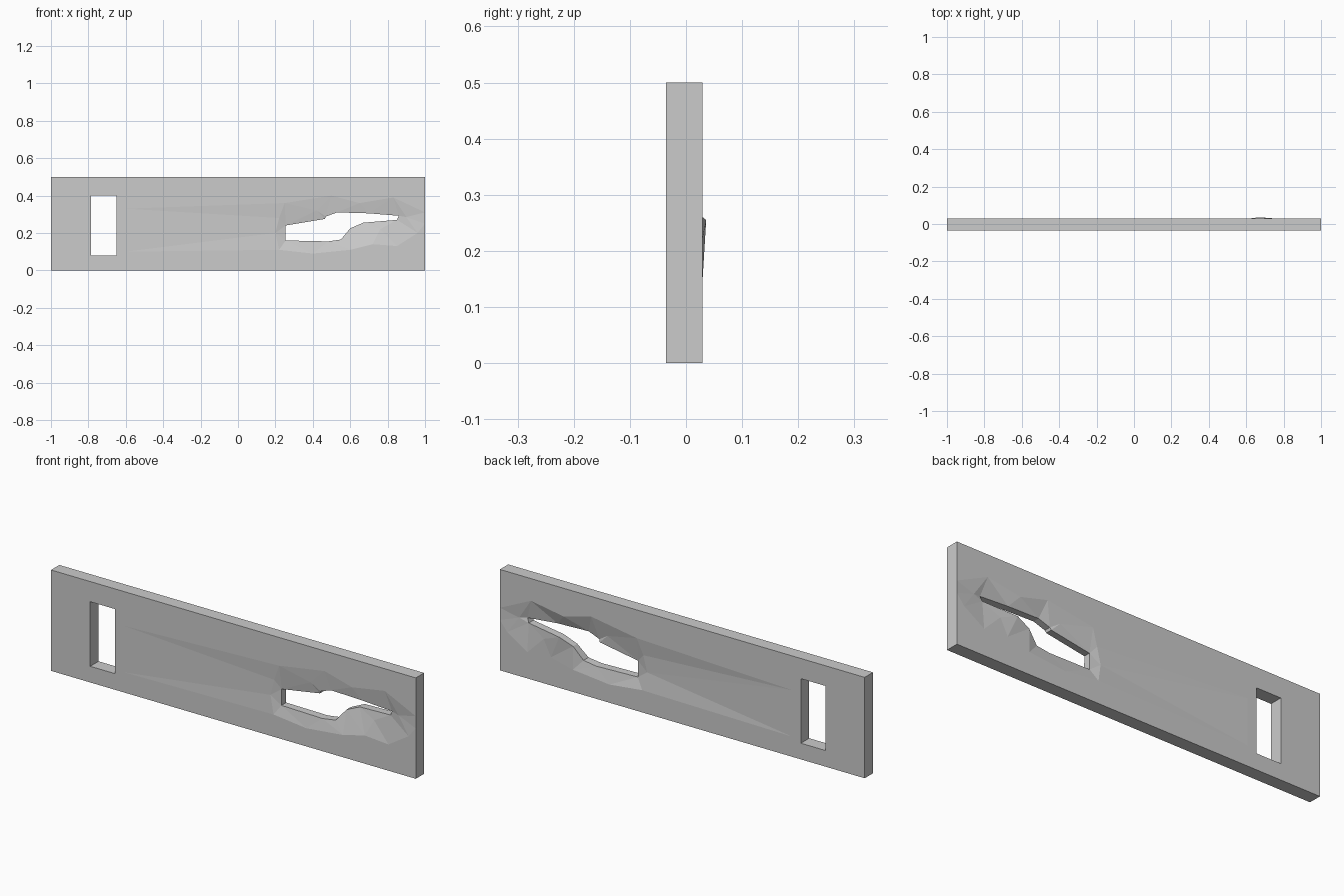
import bpy, bmesh
from mathutils import Vector
from mathutils.geometry import delaunay_2d_cdt

if "Cube" in bpy.data.objects:
    bpy.data.objects.remove(bpy.data.objects["Cube"])

FRONT, BACK = -0.036, 0.029

# Each point: x, z, front recess, back recess
outer = [(-1, 0, 0, 0), (1, 0, 0, 0), (1, .25, 0, 0), (1, .31, 0, 0), (1, .5, 0, 0), (-1, .5, 0, 0)]
window = [(-.785, .08, 0, 0), (-.65, .08, 0, 0), (-.65, .4, 0, 0), (-.785, .4, 0, 0)]
tear = [(.255, .24, .014, .018), (.255, .16, .012, .016), (.48, .155, .012, .012),
        (.55, .165, .014, .012), (.6, .225, .03, .002), (.67, .255, .034, -.007),
        (.85, .27, .016, .012), (.86, .292, .014, .016), (.7, .305, .008, .022),
        (.53, .31, .008, .024), (.47, .288, .01, .022), (.465, .275, .014, .018)]
# Undamaged rim around the dent, and creases inside it
rim = [(-.6, .33, 0, 0), (-.62, .26, 0, 0), (-.62, .18, 0, 0), (-.6, .1, 0, 0),
       (.22, .11, 0, 0), (.4, .09, 0, 0), (.6, .11, 0, 0), (.72, .14, 0, 0), (.85, .13, 0, 0),
       (.96, .2, 0, 0), (.83, .39, 0, 0), (.65, .36, 0, 0), (.5, .4, 0, 0), (.25, .36, 0, 0)]
crease = [(.2, .2, .005, .01), (.22, .28, .005, .009), (.42, .32, .006, .014),
          (.76, .22, .016, 0), (.9, .285, .008, .008)]


def inside(x, z, loop):
    hit = False
    for a, b in zip(loop, loop[1:] + loop[:1]):
        if (a[1] > z) != (b[1] > z) and x < a[0] + (z - a[1]) * (b[0] - a[0]) / (b[1] - a[1]):
            hit = not hit
    return hit


# Triangulate the plate outline with both openings
points, edges = [], []
for loop in (outer, window, tear):
    s, n = len(points), len(loop)
    points += loop
    edges += [(s + i, s + (i + 1) % n) for i in range(n)]
points += rim + crease
tris = delaunay_2d_cdt([Vector(p[:2]) for p in points], edges, [], 0, 1e-6)
coords, faces, origin = tris[0], tris[2], tris[3]

bm = bmesh.new()
front, back = [], []
for co, src in zip(coords, origin):
    p = points[src[0]]
    front.append(bm.verts.new((co.x, FRONT + p[2], co.y)))
    back.append(bm.verts.new((co.x, BACK - p[3], co.y)))

# Front and back skins
index = {src[0]: i for i, src in enumerate(origin)}
for f in faces:
    c = sum((coords[i] for i in f), Vector((0, 0))) / len(f)
    if inside(c.x, c.y, window) or inside(c.x, c.y, tear):
        continue
    bm.faces.new([front[i] for i in f])
    bm.faces.new([back[i] for i in reversed(f)])

# Walls of the outer edge and the openings
for a, b in edges:
    a, b = index[a], index[b]
    bm.faces.new((front[a], front[b], back[b], back[a]))

bmesh.ops.recalc_face_normals(bm, faces=bm.faces)
mesh = bpy.data.meshes.new("damaged_panel")
bm.to_mesh(mesh)
bm.free()
panel = bpy.data.objects.new("damaged_panel", mesh)
bpy.context.collection.objects.link(panel)
